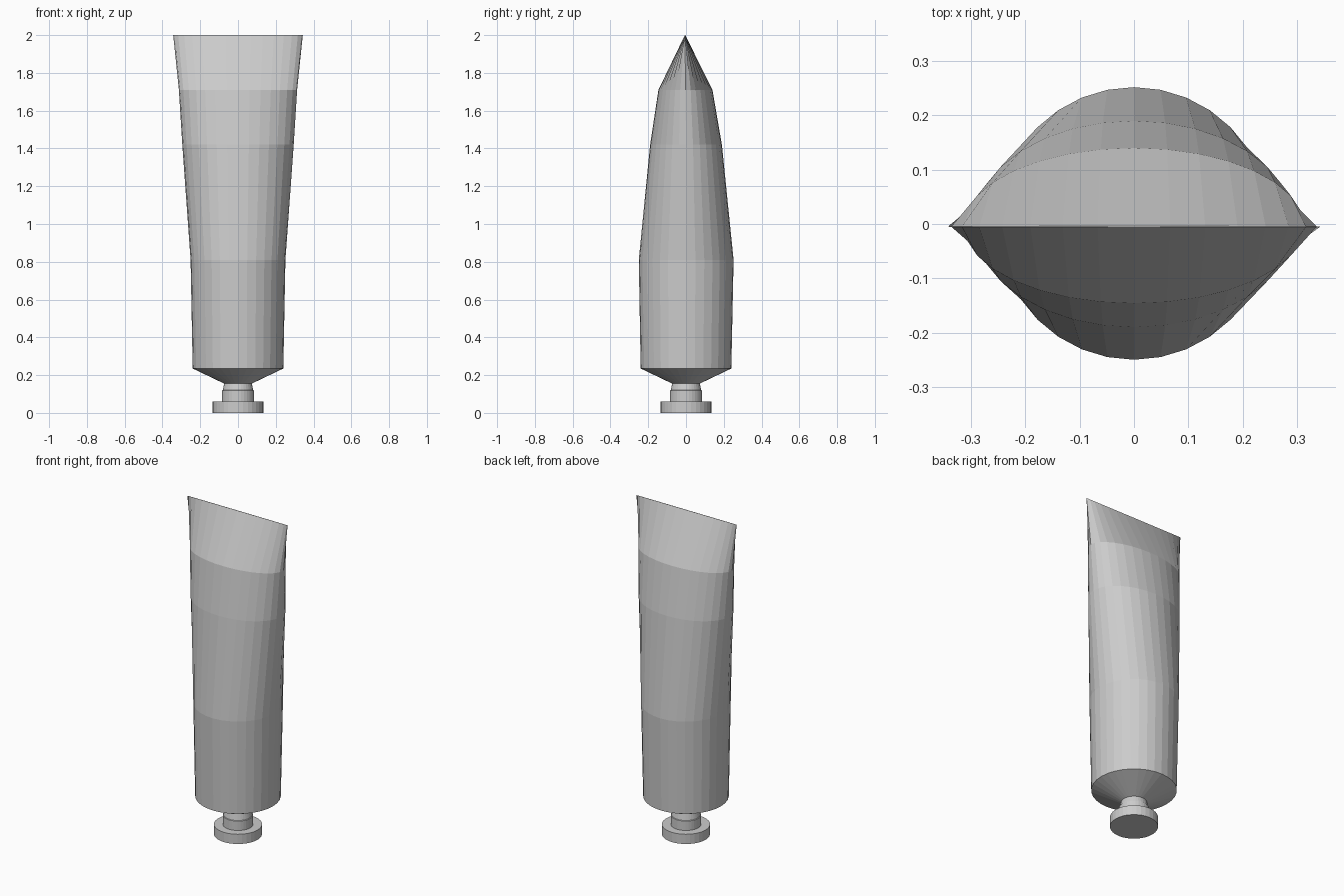
import bpy
import bmesh
import math

if "Cube" in bpy.data.objects:
    bpy.data.objects.remove(bpy.data.objects["Cube"])

SIDES = 32


def loft(name, rings):
    """Skin elliptical rings given as (z, half_width, half_depth, centre_y)."""
    bm = bmesh.new()
    loops = []
    for z, rx, ry, cy in rings:
        loops.append([bm.verts.new((rx * math.cos(a), cy + ry * math.sin(a), z))
                      for a in (2 * math.pi * i / SIDES for i in range(SIDES))])
    for low, high in zip(loops, loops[1:]):
        for i in range(SIDES):
            j = (i + 1) % SIDES
            bm.faces.new((low[i], low[j], high[j], high[i]))
    bm.faces.new(loops[0][::-1])
    bm.faces.new(loops[-1])
    bmesh.ops.recalc_face_normals(bm, faces=bm.faces)
    mesh = bpy.data.meshes.new(name)
    bm.to_mesh(mesh)
    bm.free()
    obj = bpy.data.objects.new(name, mesh)
    bpy.context.collection.objects.link(obj)
    return obj


# Squeezable tube: round shoulder flattening to a crimped seam at the top
loft("tube_body", [
    (0.155, 0.073, 0.073, 0),
    (0.235, 0.24, 0.24, 0),
    (0.81, 0.251, 0.251, 0.001),
    (1.42, 0.295, 0.19, 0),
    (1.71, 0.313, 0.143, -0.003),
    (2.0, 0.343, 0.001, -0.005),
])

# Nozzle neck with a slightly wider collar
loft("neck", [(z, r, r, 0) for z, r in
              [(0.06, 0.085), (0.118, 0.085), (0.12, 0.081), (0.155, 0.073)]])

# Flat disc cap the tube stands on
loft("cap", [(0, 0.135, 0.135, 0), (0.06, 0.135, 0.135, 0)])
